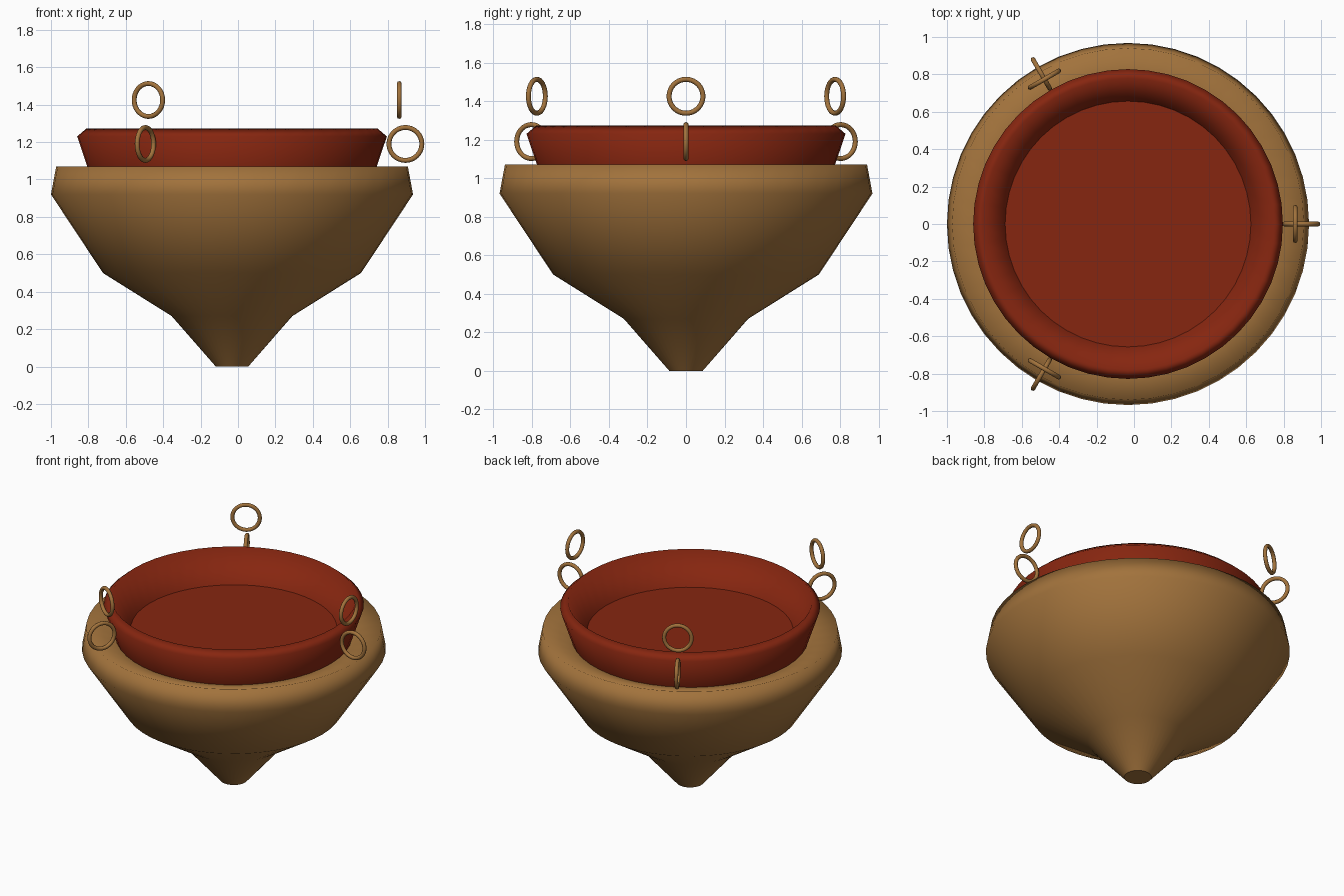
import bpy, bmesh, math
from mathutils import Matrix, Vector

if "Cube" in bpy.data.objects:
    bpy.data.objects.remove(bpy.data.objects["Cube"])

AXIS_X = -0.032  # the bowls sit slightly off centre because one ring hangs out


def material(name, rgb):
    m = bpy.data.materials.new(name)
    m.diffuse_color = (*rgb, 1.0)
    m.use_nodes = True
    m.node_tree.nodes["Principled BSDF"].inputs["Base Color"].default_value = m.diffuse_color
    return m


TAN = material("tan clay", (0.36, 0.17, 0.045))
RED = material("dark red", (0.24, 0.019, 0.005))


def lathe(name, profile, mat, segments=48):
    """Revolve (radius, z) points; the first and last rings get flat caps."""
    bm = bmesh.new()
    rings = []
    for r, z in profile:
        rings.append([bm.verts.new((r * math.cos(2 * math.pi * i / segments),
                                    r * math.sin(2 * math.pi * i / segments), z))
                      for i in range(segments)])
    for a, b in zip(rings, rings[1:]):
        for i in range(segments):
            j = (i + 1) % segments
            bm.faces.new((a[i], a[j], b[j], b[i])).smooth = True
    caps = [bm.faces.new(rings[0][::-1]), bm.faces.new(rings[-1])]
    # keep the cap borders crisp
    for cap in caps:
        for e in cap.edges:
            e.smooth = False
    mesh = bpy.data.meshes.new(name)
    bm.to_mesh(mesh)
    bm.free()
    mesh.materials.append(mat)
    ob = bpy.data.objects.new(name, mesh)
    ob.location.x = AXIS_X
    bpy.context.collection.objects.link(ob)
    return ob


# Outer pointed bowl with a rim dipping inward
lathe("outer_bowl", [(0.087, 0), (0.323, 0.27), (0.69, 0.50), (0.968, 0.92),
                     (0.94, 1.07), (0.74, 1.01)], TAN)

# Inner bowl: flared wall, bevelled lip and flat floor
lathe("inner_bowl", [(0.75, 1.0), (0.828, 1.23), (0.778, 1.273),
                     (0.657, 1.06)], RED)


def ring(name, radius, z, angle, turn):
    """Upright ring at a distance from the axis, turned about its own vertical."""
    bpy.ops.mesh.primitive_torus_add(major_radius=0.088, minor_radius=0.013,
                                     major_segments=32, minor_segments=10)
    ob = bpy.context.object
    ob.name = name
    place = (Matrix.Translation(Vector((AXIS_X, 0, 0)))
             @ Matrix.Rotation(angle, 4, 'Z')
             @ Matrix.Translation(Vector((radius, 0, z)))
             @ Matrix.Rotation(turn, 4, 'Z')
             @ Matrix.Rotation(math.pi / 2, 4, 'X'))
    ob.matrix_world = place
    ob.data.materials.append(TAN)
    for p in ob.data.polygons:
        p.use_smooth = True


# Three pairs of hanging rings, each pair crossing at right angles
for k in range(3):
    a = k * 2 * math.pi / 3
    ring(f"lower_ring_{k + 1}", 0.927, 1.19, a, 0)
    ring(f"upper_ring_{k + 1}", 0.894, 1.425, a, math.pi / 2)
